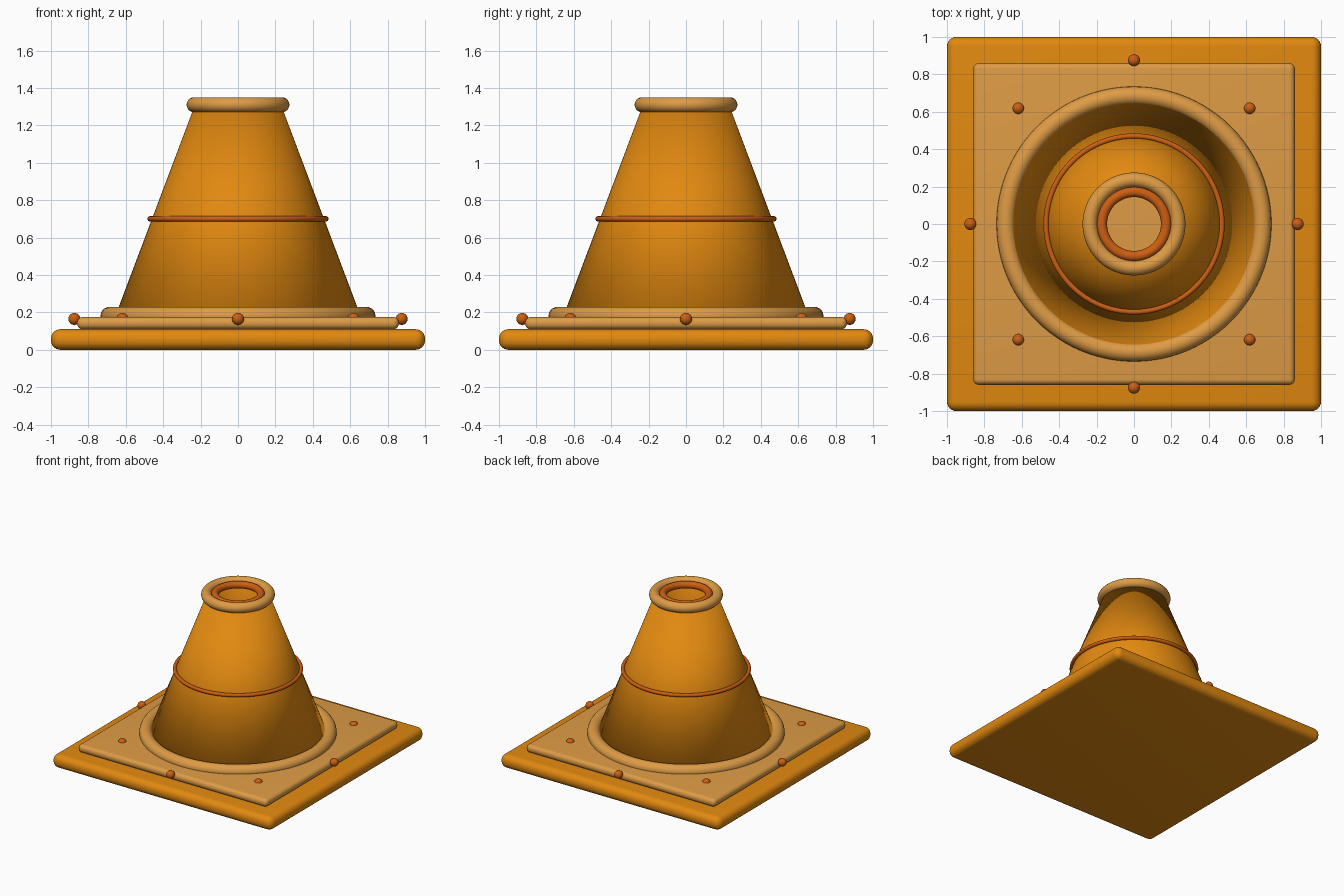
import bpy
import math

cube = bpy.data.objects.get("Cube")
if cube:
    bpy.data.objects.remove(cube, do_unlink=True)


def material(name, rgb):
    mat = bpy.data.materials.new(name)
    mat.use_nodes = True
    mat.diffuse_color = (*rgb, 1)
    mat.node_tree.nodes["Principled BSDF"].inputs["Base Color"].default_value = (*rgb, 1)
    return mat


orange = material("orange", (0.76, 0.25, 0.005))
tan = material("light_tan", (0.73, 0.33, 0.06))
rust = material("rust_orange", (0.61, 0.115, 0.006))


def finish(name, mat):
    obj = bpy.context.object
    obj.name = name
    obj.data.materials.append(mat)
    bpy.ops.object.shade_smooth_by_angle(angle=math.radians(40))
    return obj


def slab(name, width, bottom, top, radius, mat):
    bpy.ops.mesh.primitive_cube_add(size=1, location=(0, 0, (bottom + top) / 2))
    bpy.context.object.scale = (width, width, top - bottom)
    bpy.ops.object.transform_apply(location=False, rotation=False, scale=True)
    bevel = bpy.context.object.modifiers.new("rounded_edges", "BEVEL")
    bevel.width = radius
    bevel.segments = 6
    bpy.ops.object.modifier_apply(modifier=bevel.name)
    finish(name, mat)


def ring(name, major, minor, z, mat):
    bpy.ops.mesh.primitive_torus_add(
        major_radius=major, minor_radius=minor, location=(0, 0, z),
        major_segments=96, minor_segments=20)
    finish(name, mat)


# Square foot
slab("base_slab", 2.0, 0, 0.11, 0.05, orange)
slab("base_plate", 1.72, 0.11, 0.175, 0.03, tan)

# Hollow cone body with a thin wall
bpy.ops.mesh.primitive_cone_add(
    vertices=96, radius1=0.658, radius2=0.23, depth=1.135,
    end_fill_type="NOTHING", location=(0, 0, 0.7425))
cone = finish("cone_body", orange)
wall = cone.modifiers.new("wall", "SOLIDIFY")
wall.thickness = 0.02
wall.offset = -1

# Rings around the cone
ring("foot_ring", 0.685, 0.05, 0.18, tan)
ring("middle_band", 0.47, 0.0145, 0.70, rust)
ring("top_collar", 0.235, 0.04, 1.31, tan)
ring("inner_lip", 0.172, 0.028, 1.31, rust)

# Round studs on the foot
for i in range(8):
    angle = i * math.pi / 4
    bpy.ops.mesh.primitive_uv_sphere_add(
        segments=24, ring_count=12, radius=0.032,
        location=(0.875 * math.cos(angle), 0.875 * math.sin(angle), 0.165))
    finish(f"stud_{i + 1}", rust)
